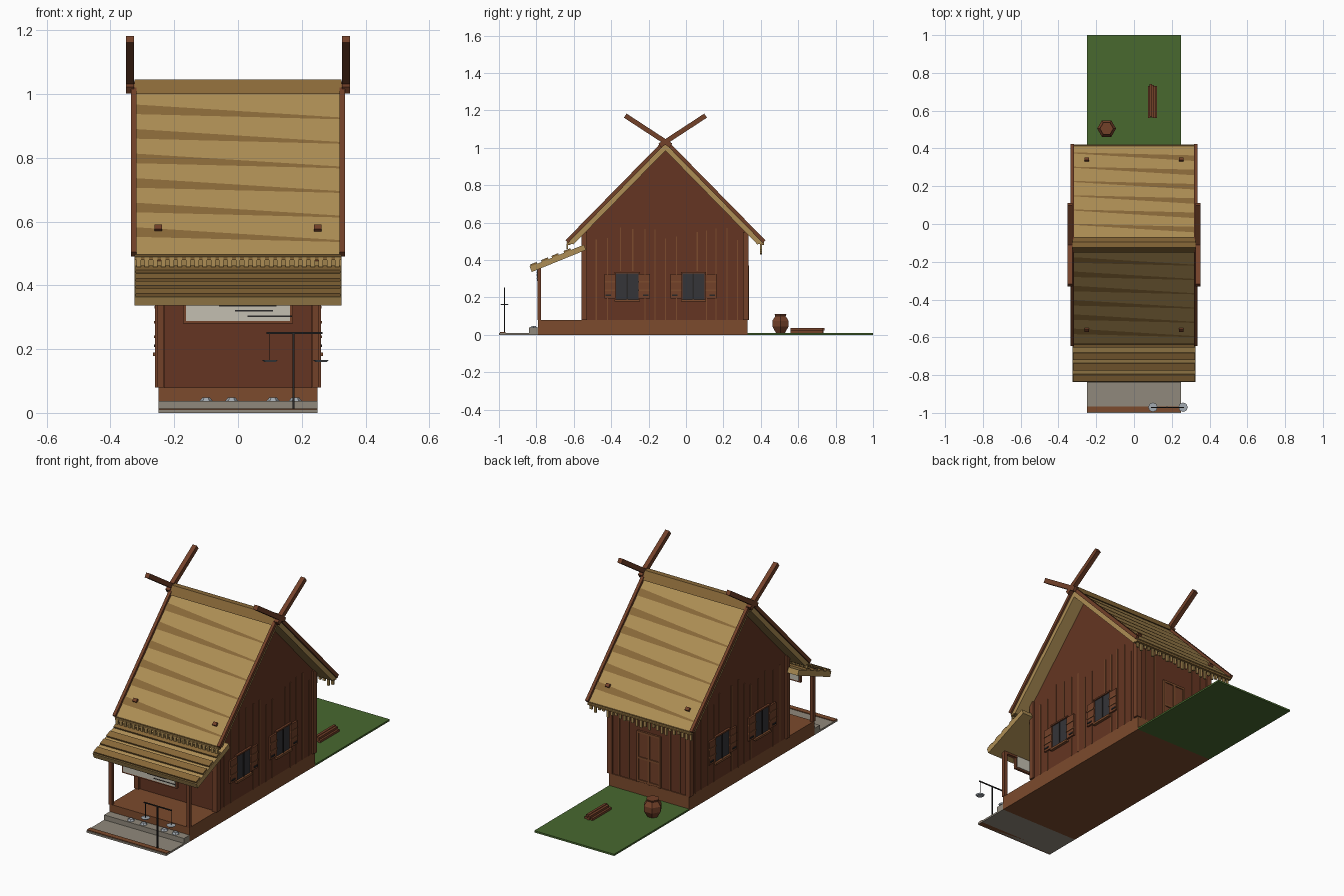
import bpy, bmesh, math, random
from mathutils import Vector

if "Cube" in bpy.data.objects:
    bpy.data.objects.remove(bpy.data.objects["Cube"])
random.seed(4)


def mat(name, r, g, b):
    m = bpy.data.materials.new(name)
    m.diffuse_color = (r, g, b, 1)
    m.use_nodes = True
    m.node_tree.nodes["Principled BSDF"].inputs["Base Color"].default_value = m.diffuse_color
    return m


THATCH = mat("thatch", .42, .27, .09)
BAND = mat("dark_thatch", .25, .14, .04)
WALL = mat("wall_wood", .13, .036, .016)
WOOD = mat("wood", .17, .052, .022)
TRIM = mat("trim_wood", .20, .07, .026)
DARK = mat("dark", .022, .02, .02)
PANE = mat("pane", .035, .035, .04)
STONE = mat("stone", .28, .25, .20)
PEBBLE = mat("pebble", .36, .40, .44)
GRASS = mat("grass", .065, .14, .028)
PAPER = mat("paper", .55, .52, .44)


def finish(name, bm, m):
    bmesh.ops.recalc_face_normals(bm, faces=bm.faces)
    me = bpy.data.meshes.new(name)
    bm.to_mesh(me)
    bm.free()
    ob = bpy.data.objects.new(name, me)
    bpy.context.collection.objects.link(ob)
    me.materials.append(m)
    return ob


def box(name, x0, x1, y0, y1, z0, z1, m):
    bm = bmesh.new()
    bmesh.ops.create_cube(bm, size=1)
    for v in bm.verts:
        v.co = (x1 if v.co.x > 0 else x0, y1 if v.co.y > 0 else y0, z1 if v.co.z > 0 else z0)
    return finish(name, bm, m)


def prism(name, pts, x0, x1, m):
    """Extrude a (y, z) outline along x."""
    bm = bmesh.new()
    f = bm.faces.new([bm.verts.new((x0, y, z)) for y, z in pts])
    g = bmesh.ops.extrude_face_region(bm, geom=[f])["geom"]
    bmesh.ops.translate(bm, vec=(x1 - x0, 0, 0), verts=[v for v in g if isinstance(v, bmesh.types.BMVert)])
    return finish(name, bm, m)


def beam(name, a, b, w, x0, x1, m):
    """Bar of depth w between two (y, z) points."""
    a, b = Vector(a), Vector(b)
    d = (b - a).normalized()
    n = Vector((-d.y, d.x)) * w / 2
    return prism(name, [a + n, b + n, b - n, a - n], x0, x1, m)


def lathe(name, prof, sides, loc, m):
    bm = bmesh.new()
    rings = [[bm.verts.new((loc[0] + r * math.cos(math.tau * i / sides), loc[1] + r * math.sin(math.tau * i / sides),
                            loc[2] + z)) for i in range(sides)] for r, z in prof]
    for p, q in zip(rings, rings[1:]):
        for i in range(sides):
            j = (i + 1) % sides
            bm.faces.new((p[i], p[j], q[j], q[i]))
    bm.faces.new(rings[0])
    bm.faces.new(rings[-1])
    return finish(name, bm, m)


RIDGE_Y, RIDGE_Z, RUN, DROP = -.11, 1.03, .53, .54
LEN = math.hypot(RUN, DROP)


def slope(s, t, n=0):
    """(y, z) at fraction t down roof side s, offset n along the normal."""
    return (RIDGE_Y + s * (RUN * t + n * DROP / LEN), RIDGE_Z - DROP * t + n * RUN / LEN)


# grounds, plinth, step
box("back_lawn", -.25, .25, .33, 1, 0, .01, GRASS)
box("front_path", -.25, .25, -1, -.83, 0, .01, STONE)
box("path_edge_board", -.25, .25, -.995, -.965, 0, .014, TRIM)
box("plinth", -.25, .25, -.79, .33, 0, .08, TRIM)
box("stone_step", -.25, .25, -.84, -.79, 0, .038, STONE)
for x in (-.1, -.02, .11, .18):
    lathe("pebble", [(.02, 0), (.012, .01)], 6, (x, -.815, .038), PEBBLE)

# gabled body
prism("house_body", [(-.55, .08), (.325, .08), (.325, .56), (RIDGE_Y, 1.0), (-.55, .56)], -.25, .25, WALL)
for sx in (-1, 1):
    for y in (-.545, .32):
        box("corner_post", sx * .245 - .015, sx * .245 + .015, y - .015, y + .015, .08, .55, WOOD)
    for y in (-.48, -.42, -.35, -.285, -.22, -.165, -.11, -.05, .06, .11, .16, .22, .275):
        box("wall_batten", sx * .25 - .003, sx * .25 + .003, y - .003, y + .003, .08 if y not in (-.35, -.285, .06) else .34,
            random.uniform(.5, .58), TRIM)
for x in (-.19, -.13, .13, .19):
    box("back_batten", x - .003, x + .003, .322, .329, .08, .54, TRIM)

# side windows with shutters
for sx in (-1, 1):
    for y in (-.315, .04):
        def side(name, dy0, dy1, z0, z1, d, m):
            box(name, sx * .245, sx * (.25 + d), y + dy0, y + dy1, z0, z1, m)
        side("window_pane", -.06, .06, .19, .33, .004, PANE)
        side("window_mullion", -.004, .004, .19, .33, .008, DARK)
        side("window_sill", -.068, .068, .178, .19, .016, TRIM)
        side("window_head", -.068, .068, .328, .336, .012, WOOD)
        for k in (-1, 1):
            a, b = sorted((k * .062, k * .122))
            side("shutter", a, b, .195, .325, .01, WOOD)
            side("shutter_latch", k * .1 - .015, k * .1 + .015, .207, .215, .014, DARK)
            for z in (.235, .28):
                side("shutter_rail", a, b, z, z + .008, .013, TRIM)

# back door
box("back_door", -.068, .068, .32, .331, .08, .37, WOOD)
for x in (-.068, 0, .068):
    box("door_stile", x - .006, x + .006, .32, .336, .08, .37, TRIM)
for z in (.09, .22, .365):
    box("door_rail", -.07, .07, .32, .336, z - .006, z + .006, TRIM)

# main roof slopes, bands, verges, finials
for s in (-1, 1):
    tag = "front" if s < 0 else "back"
    prism(tag + "_roof", [slope(s, 0), slope(s, 1), slope(s, .97, -.032), (RIDGE_Y, RIDGE_Z - .045)], -.325, .325, THATCH)
    for i in range(6):
        z = .965 - .077 * i
        bm = bmesh.new()
        vs = []
        for x, zz in ((-.318, z), (.318, z - .04), (.318, z - .046), (-.318, z - .03)):
            y, h = slope(s, (RIDGE_Z - zz) / DROP, .003)
            vs.append(bm.verts.new((-s * x, y, h)))
        f = bm.faces.new(vs)
        bm.normal_update()
        if f.normal.z < 0:
            f.normal_flip()
        me = bpy.data.meshes.new("thatch_band")
        bm.to_mesh(me)
        bm.free()
        me.materials.append(BAND)
        bpy.context.collection.objects.link(bpy.data.objects.new(tag + "_thatch_band", me))
    for sx in (-1, 1):
        a, b = sorted((sx * .318, sx * .335))
        beam(tag + "_verge", slope(s, 0, .004), slope(s, .99, .004), .02, a, b, WOOD)
        a, b = sorted((sx * .326, sx * .352))
        beam(tag + "_finial", (RIDGE_Y - s * .03, 1.012), (RIDGE_Y + s * .215, 1.172), .026, a, b, WOOD)
        beam(tag + "_roof_knot", slope(s, .83, .006), slope(s, .855, .006), .014, sx * .25 - .012, sx * .25 + .012, WOOD)
    # eave pole and hanging fringe
    y, z = slope(s, .99, -.01)
    beam(tag + "_eave_pole", (y - .01, z), (y + .01, z), .018, -.325, .325, BAND)
    for i in range(25):
        x = -.312 + i * .026
        d = random.uniform(.025, .06) if s > 0 else .03
        box(tag + "_fringe", x - .007, x + .007, y - .012, y - .002, z - d, z, THATCH)
prism("ridge_cap", [(-.15, 1.0), (-.125, 1.045), (-.095, 1.045), (-.07, 1.0), (RIDGE_Y, 1.02)], -.325, .325, BAND)

# porch roof, slats and posts
beam("porch_roof", (-.54, .468), (-.83, .35), .03, -.325, .325, THATCH)
for y in (-.815, -.755, -.70, -.635):
    z = .468 + (y + .54) * .407 + .02
    beam("porch_slat", (y - .018, z - .006), (y + .018, z + .009), .01, -.322, .322, BAND)
for sx in (-1, 1):
    box("porch_post", sx * .243 - .01, sx * .243 + .01, -.795, -.775, .08, .37, WOOD)
box("porch_beam", -.25, .25, -.795, -.775, .345, .365, WOOD)

# hanging board under porch
box("board_frame", -.172, .172, -.792, -.778, .28, .36, WOOD)
box("board_panel", -.163, .163, -.796, -.774, .289, .355, PAPER)
for x0, x1, z in ((-.01, .11, .32), (.03, .17, .303), (-.06, .12, .335)):
    box("board_streak", x0, x1, -.798, -.796, z - .002, z + .002, DARK)

# balance stand on the path
box("stand_pole", .171, .178, -.974, -.967, .01, .252, DARK)
box("stand_arm", .09, .265, -.973, -.968, .247, .253, DARK)
for x in (.1, .26):
    box("pan_cord", x - .001, x + .001, -.971, -.969, .165, .25, DARK)
    lathe("pan", [(.018, 0), (.025, .006)], 8, (x, -.97, .16), PEBBLE)

# yard pot and log pile
lathe("pot", [(.028, 0), (.05, .035), (.05, .065), (.032, .09), (.036, .1)], 6, (-.145, .505, .01), WOOD)
for x, z, y0 in ((.08, .016, .56), (.098, .016, .565), (.116, .016, .56), (.089, .03, .57), (.107, .03, .56)):
    box("log", x - .007, x + .007, y0, y0 + .17, z - .006, z + .006, WOOD)
